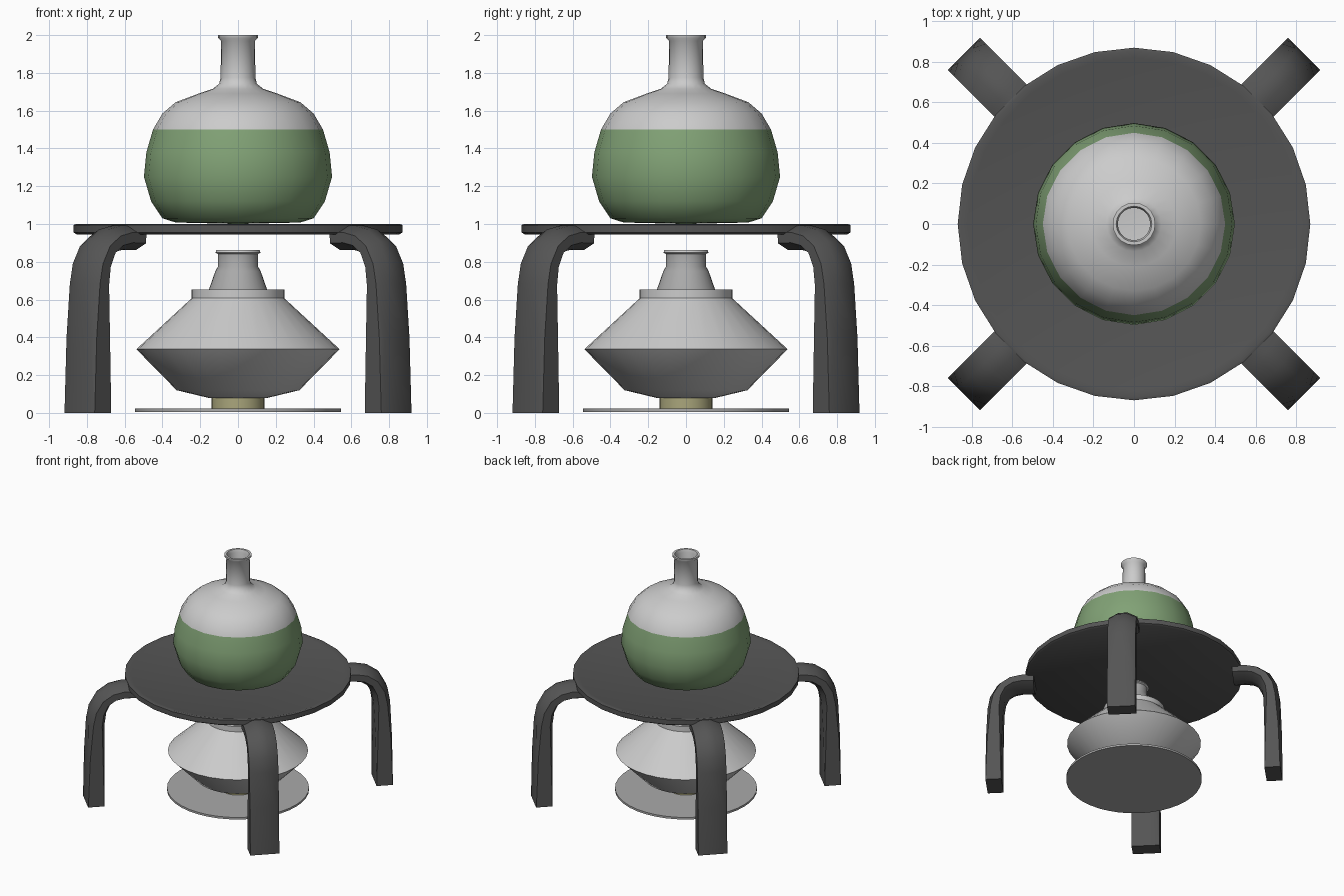
import bpy, bmesh
from math import sin, cos, pi, radians
from mathutils import Vector

if "Cube" in bpy.data.objects:
    bpy.data.objects.remove(bpy.data.objects["Cube"])


def material(name, rgb):
    m = bpy.data.materials.new(name)
    m.diffuse_color = (*rgb, 1)
    m.use_nodes = True
    m.node_tree.nodes["Principled BSDF"].inputs["Base Color"].default_value = m.diffuse_color
    return m


DARK = material("dark_iron", (0.09, 0.09, 0.09))
MID = material("mid_grey", (0.4, 0.4, 0.4))
GREEN = material("green_liquid", (0.22, 0.36, 0.18))
OLIVE = material("olive", (0.4, 0.38, 0.2))


def finish(name, bm, mat, angle):
    bmesh.ops.remove_doubles(bm, verts=bm.verts, dist=1e-5)
    bmesh.ops.recalc_face_normals(bm, faces=bm.faces)
    me = bpy.data.meshes.new(name)
    bm.to_mesh(me)
    bm.free()
    ob = bpy.data.objects.new(name, me)
    bpy.context.collection.objects.link(ob)
    if mat:
        me.materials.append(mat)
    bpy.context.view_layer.objects.active = ob
    bpy.ops.object.select_all(action='DESELECT')
    ob.select_set(True)
    bpy.ops.object.shade_smooth_by_angle(angle=radians(angle))
    return ob


def lathe(name, profile, mat=None, sides=32, angle=35):
    """Spin (radius, z) points around z."""
    bm = bmesh.new()
    vs = [bm.verts.new((r, 0, z)) for r, z in profile]
    es = [bm.edges.new(p) for p in zip(vs, vs[1:])]
    bmesh.ops.spin(bm, geom=vs + es, cent=(0, 0, 0), axis=(0, 0, 1),
                   angle=2 * pi, steps=sides, use_merge=True)
    return finish(name, bm, mat, angle)


# Table plate with a slim raised rim
lathe("table_top", [(0, 0.945), (0.855, 0.945), (0.87, 0.955), (0.87, 0.995),
                    (0.855, 1.0), (0.82, 0.99), (0, 0.99)], DARK, 28)

# Bent legs: rectangular foot blending to a rounded section under the plate
# (radius, z, direction angle from vertical, rounding amount)
PATH = [(1.124, 0.0, 0, 0.0), (1.121, 0.4, 0, 0.35), (1.112, 0.68, 5, 0.8),
        (1.095, 0.78, 18, 0.9), (1.05, 0.865, 42, 1), (0.98, 0.912, 66, 1),
        (0.90, 0.928, 84, 1), (0.80, 0.925, 92, 1)]


def leg(name, heading):
    radial = Vector((cos(heading), sin(heading), 0))
    side = Vector((-sin(heading), cos(heading), 0))
    up = Vector((0, 0, 1))
    bm = bmesh.new()
    rings = []
    for r, z, tilt, k in PATH:
        t = radians(tilt)
        outward = radial * cos(t) + up * sin(t)
        w, d = 0.113, 0.064
        a, b = w - 0.075 * k - 0.002, d - 0.035 * k - 0.002
        pts = [(w, b), (a, d), (-a, d), (-w, b),
               (-w, -b), (-a, -d), (a, -d), (w, -b)]
        c = radial * r + up * z
        rings.append([bm.verts.new(c + side * x + outward * y) for x, y in pts])
    for lo, hi in zip(rings, rings[1:]):
        for i in range(8):
            j = (i + 1) % 8
            bm.faces.new((lo[i], lo[j], hi[j], hi[i]))
    bm.faces.new(rings[0])
    bm.faces.new(rings[-1])
    finish(name, bm, DARK, 50)


for i, n in enumerate(("back_right", "back_left", "front_left", "front_right")):
    leg("leg_" + n, pi / 4 + i * pi / 2)

# Flask glass with open neck, and the liquid shell around its lower part
LOWER = [(0, 1.0), (0.33, 1.008), (0.40, 1.03), (0.46, 1.12), (0.498, 1.25),
         (0.485, 1.38), (0.45, 1.5)]
UPPER = [(0.40, 1.585), (0.33, 1.645), (0.21, 1.69), (0.135, 1.715),
         (0.10, 1.742), (0.092, 1.775), (0.09, 1.97), (0.105, 1.985),
         (0.105, 2.0), (0.088, 2.0), (0.08, 1.975), (0.08, 1.76)]
inner = [(r * 0.985, z + 0.006) for r, z in LOWER[:-1]] + LOWER[-1:]
lathe("flask", inner + UPPER, None, 20, 50)
lathe("flask_liquid", LOWER, GREEN, 20, 50)

# Burner: base plate, foot, faceted body, neck
lathe("base_plate", [(0, 0.005), (0.545, 0.005), (0.545, 0.022), (0, 0.022)], MID, 40)
lathe("burner_foot", [(0, 0.02), (0.14, 0.02), (0.14, 0.085), (0, 0.085)], OLIVE)
lathe("burner_body", [(0, 0.075), (0.15, 0.078), (0.325, 0.12), (0.538, 0.337),
                      (0.245, 0.607), (0.245, 0.652), (0, 0.652)])
lathe("burner_neck", [(0.155, 0.65), (0.12, 0.75), (0.106, 0.775), (0.106, 0.84)], MID)
lathe("burner_lip", [(0.104, 0.84), (0.12, 0.848), (0.113, 0.863),
                     (0.095, 0.863), (0.09, 0.84), (0, 0.84)])
